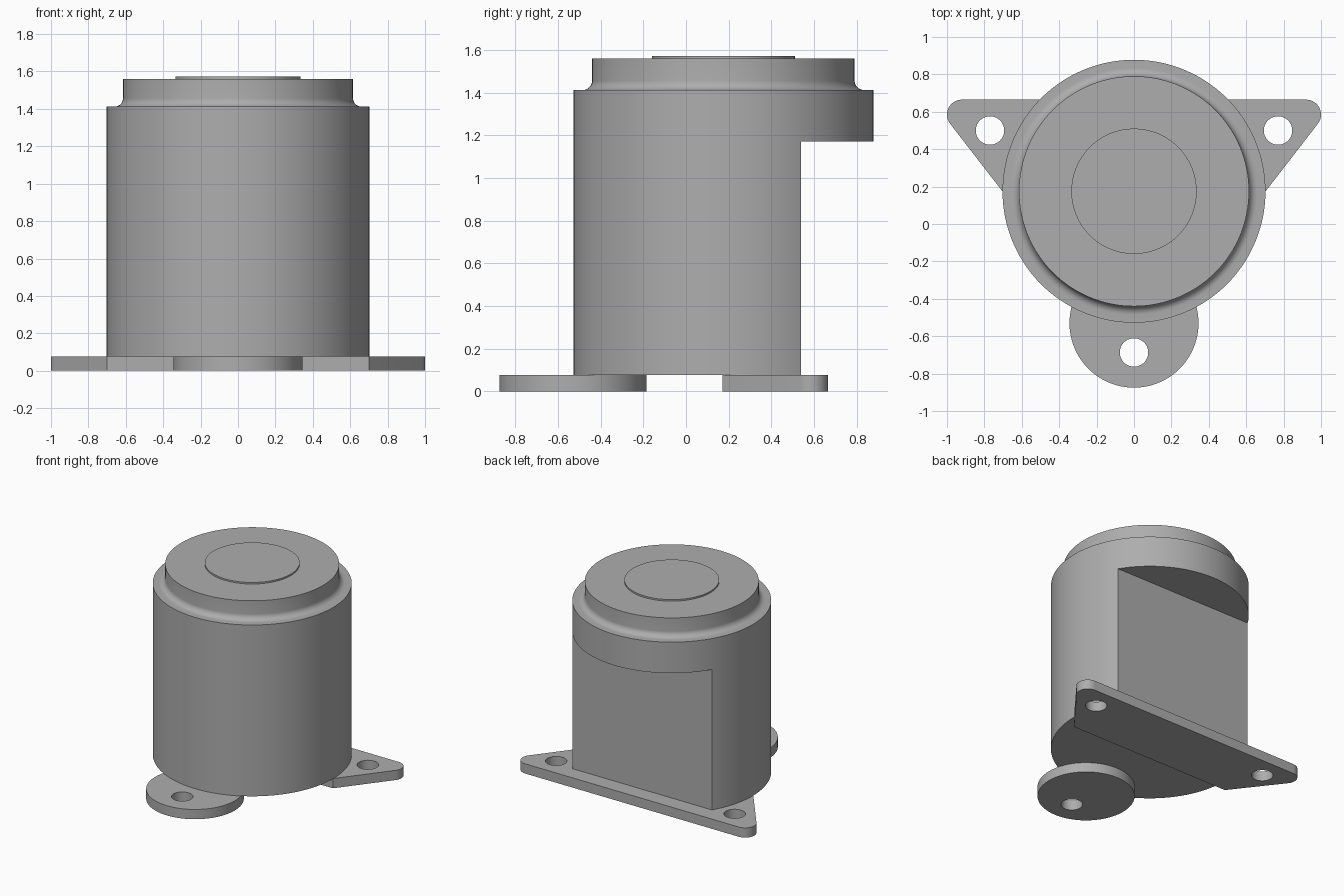
import bpy, bmesh
from math import sin, cos, pi, radians, atan2

if "Cube" in bpy.data.objects:
    bpy.data.objects.remove(bpy.data.objects["Cube"])

AXIS_Y = 0.175      # housing axis
FOOT = 0.076        # thickness of the mounting feet
HOLE = 0.076

metal = bpy.data.materials.new("grey_metal")
metal.use_nodes = True
grey = (0.42, 0.42, 0.42, 1)
metal.diffuse_color = grey
metal.node_tree.nodes["Principled BSDF"].inputs["Base Color"].default_value = grey


def arc(cx, cy, r, start, end, n):
    return [(cx + r * cos(start + (end - start) * i / n),
             cy + r * sin(start + (end - start) * i / n)) for i in range(n + 1)]


def circle(cx, cy, r, n=64):
    return arc(cx, cy, r, 0, 2 * pi, n)[:-1]


def select_only(obj):
    bpy.ops.object.select_all(action="DESELECT")
    obj.select_set(True)
    bpy.context.view_layer.objects.active = obj


def smooth(obj):
    select_only(obj)
    bpy.ops.object.shade_smooth_by_angle(angle=radians(30))


def flat_plate(name, loops):
    """Extruded outline; loops after the first become through holes."""
    curve = bpy.data.curves.new(name, "CURVE")
    curve.dimensions = "2D"
    curve.fill_mode = "BOTH"
    curve.extrude = FOOT / 2
    for points in loops:
        spline = curve.splines.new("POLY")
        spline.points.add(len(points) - 1)
        for p, (x, y) in zip(spline.points, points):
            p.co = (x, y, 0, 1)
        spline.use_cyclic_u = True
    curve.materials.append(metal)
    obj = bpy.data.objects.new(name, curve)
    bpy.context.collection.objects.link(obj)
    obj.location.z = FOOT / 2
    select_only(obj)
    bpy.ops.object.convert(target="MESH")
    obj = bpy.context.object
    bm = bmesh.new()
    bm.from_mesh(obj.data)
    bmesh.ops.remove_doubles(bm, verts=bm.verts, dist=0.0005)
    bmesh.ops.recalc_face_normals(bm, faces=bm.faces)
    bm.to_mesh(obj.data)
    bm.free()
    smooth(obj)


def lathe(name, profile, segments=128):
    """Closed solid of revolution from (radius, height) points."""
    bm = bmesh.new()
    rings = [[bm.verts.new((x, y, z)) for x, y in circle(0, AXIS_Y, r, segments)]
             for r, z in profile]
    for low, high in zip(rings, rings[1:]):
        for i in range(segments):
            j = (i + 1) % segments
            bm.faces.new((low[i], low[j], high[j], high[i]))
    bm.faces.new(rings[0][::-1])
    bm.faces.new(rings[-1])
    mesh = bpy.data.meshes.new(name)
    bm.to_mesh(mesh)
    bm.free()
    mesh.materials.append(metal)
    obj = bpy.data.objects.new(name, mesh)
    bpy.context.collection.objects.link(obj)
    return obj


# Housing: cylinder, concave fillet, narrower cap
fillet = arc(0.66, 1.457, 0.045, 1.5 * pi, pi, 8)
housing = lathe("housing", [(0.703, FOOT), (0.703, 1.412)] + fillet + [(0.615, 1.56)])

# Flat recess on the back of the housing
bpy.ops.mesh.primitive_cube_add(size=2, location=(0, 1.54, 0.17))
cutter = bpy.context.object
cutter.name = "back_cutter"
cutter.hide_render = True
cutter.data.materials.append(metal)
cut = housing.modifiers.new("back_flat", "BOOLEAN")
cut.operation = "DIFFERENCE"
cut.solver = "EXACT"
cut.object = cutter
select_only(housing)
bpy.ops.object.modifier_apply(modifier=cut.name)
bpy.data.objects.remove(cutter)
smooth(housing)

# Raised disc on the top
smooth(lathe("top_disc", [(0.335, 1.55), (0.335, 1.572)]))

# Front foot: round tab with one hole
flat_plate("front_foot", [circle(0, -0.53, 0.345, 96), circle(0, -0.687, HOLE)])

# Rear foot: tapered plate with rounded ears and two holes
ear = arc(0.92, 0.585, 0.08, atan2(-0.61, 0.79), pi / 2, 14)
right_half = [(0.70, 0.17)] + ear
outline = right_half + [(-x, y) for x, y in reversed(right_half)]
flat_plate("rear_foot", [outline] + [circle(s * 0.77, 0.5, HOLE) for s in (-1, 1)])
